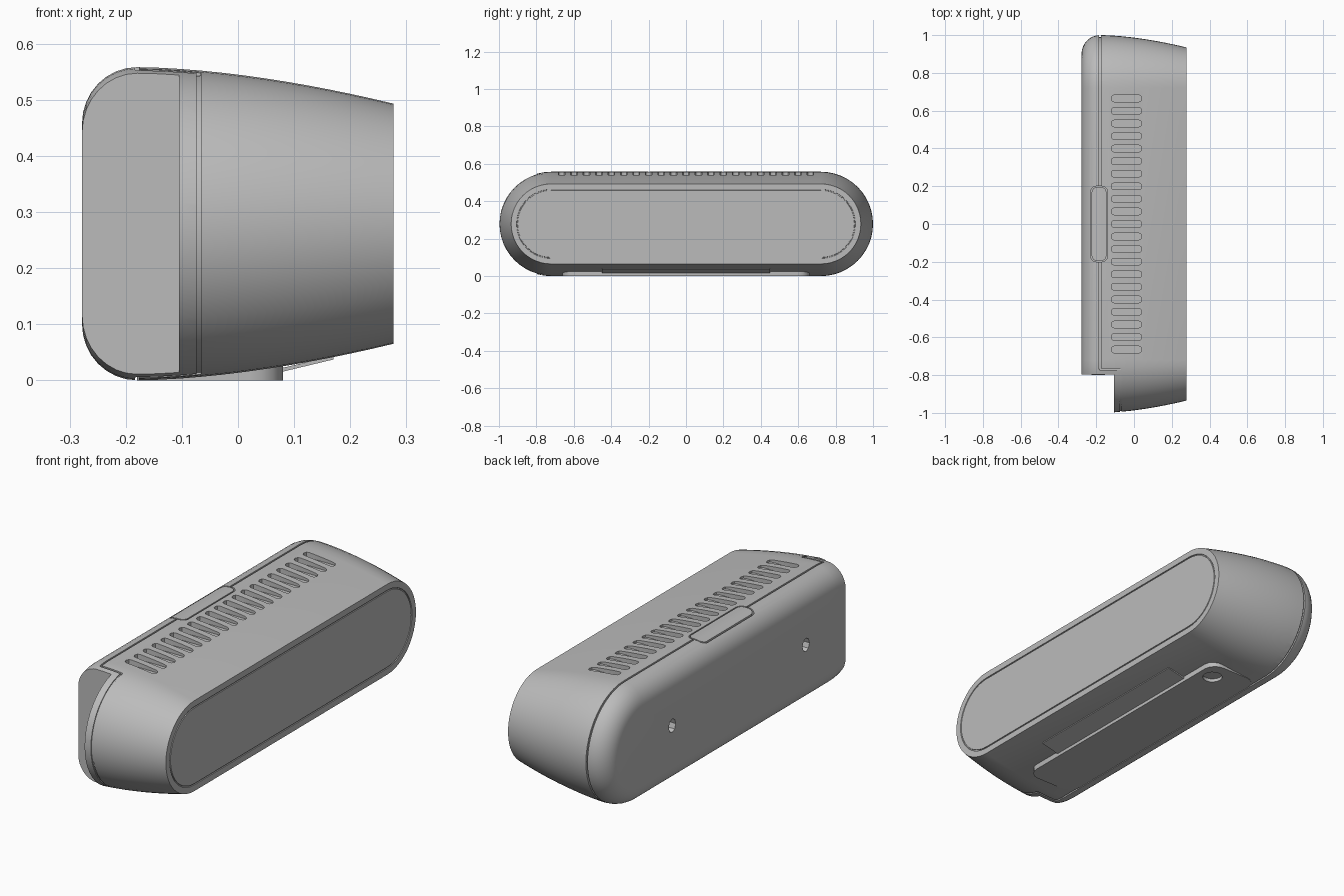
import bpy, bmesh
from math import sin, cos, pi, radians
from mathutils import Vector

old = bpy.data.objects.get("Cube")
if old:
    bpy.data.objects.remove(old, do_unlink=True)

R = 0.279           # end radius of the capsule outline
CY = 1.0 - R        # centre of each rounded end
SEG = 24

grey = bpy.data.materials.new("plain grey")
grey.use_nodes = True
colour = (0.5, 0.5, 0.5, 1)
grey.diffuse_color = colour
grey.node_tree.nodes["Principled BSDF"].inputs["Base Color"].default_value = colour


def finish(name, bm):
    bmesh.ops.recalc_face_normals(bm, faces=bm.faces)
    mesh = bpy.data.meshes.new(name)
    bm.to_mesh(mesh)
    bm.free()
    mesh.materials.append(grey)
    ob = bpy.data.objects.new(name, mesh)
    bpy.context.collection.objects.link(ob)
    return ob


def arc(cy, start, end, n=SEG):
    return [(cy, radians(start + (end - start) * i / n)) for i in range(n + 1)]


def outline_point(x, inset, station):
    cy, a = station
    r = R - inset
    return (x, cy + r * cos(a), R + r * sin(a))


def loft(name, profile, stations):
    """Skin a solid through capsule outlines given as (x, inset) pairs."""
    bm = bmesh.new()
    rings = [[bm.verts.new(outline_point(x, i, s)) for s in stations] for x, i in profile]
    n = len(stations)
    for a, b in zip(rings, rings[1:]):
        for k in range(n):
            bm.faces.new((a[k], a[(k + 1) % n], b[(k + 1) % n], b[k]))
    bm.faces.new(rings[0])
    bm.faces.new(rings[-1])
    return finish(name, bm)


def groove(name, x, stations, width=0.008, depth=0.01):
    """Sweep a small square section along part of the capsule outline."""
    bm = bmesh.new()
    section = [(x - width / 2, -0.03), (x + width / 2, -0.03),
               (x + width / 2, depth), (x - width / 2, depth)]
    rows = [[bm.verts.new(outline_point(px, i, s)) for px, i in section] for s in stations]
    for a, b in zip(rows, rows[1:]):
        for k in range(4):
            bm.faces.new((a[k], a[(k + 1) % 4], b[(k + 1) % 4], b[k]))
    bm.faces.new(rows[0])
    bm.faces.new(rows[-1])
    return finish(name, bm)


def prism(name, points, direction):
    bm = bmesh.new()
    face = bm.faces.new([bm.verts.new(p) for p in points])
    new = bmesh.ops.extrude_face_region(bm, geom=[face])["geom"]
    bmesh.ops.translate(bm, vec=Vector(direction),
                        verts=[v for v in new if isinstance(v, bmesh.types.BMVert)])
    return finish(name, bm)


def rounded(x0, x1, y0, y1, r, z, n=4):
    pts = []
    for cx, cy, q in ((x1 - r, y1 - r, 0), (x0 + r, y1 - r, 1),
                      (x0 + r, y0 + r, 2), (x1 - r, y0 + r, 3)):
        for i in range(n + 1):
            a = (q + i / n) * pi / 2
            pts.append((cx + r * cos(a), cy + r * sin(a), z))
    return pts


def box(name, x0, x1, y0, y1, z0, z1):
    return prism(name, [(x0, y0, z0), (x1, y0, z0), (x1, y1, z0), (x0, y1, z0)],
                 (0, 0, z1 - z0))


def cut(target, cutter):
    cutter.hide_render = True
    mod = target.modifiers.new("cut", "BOOLEAN")
    mod.operation = "DIFFERENCE"
    mod.solver = "EXACT"
    mod.object = cutter
    bpy.context.view_layer.objects.active = target
    bpy.ops.object.modifier_apply(modifier=mod.name)
    bpy.data.objects.remove(cutter, do_unlink=True)


def smooth(ob, angle=30):
    bpy.ops.object.select_all(action="DESELECT")
    ob.select_set(True)
    bpy.context.view_layer.objects.active = ob
    bpy.ops.object.shade_smooth_by_angle(angle=radians(angle))


# Body: rounded back edge, gentle taper towards the flat face, grooved panel outline
profile = [(-0.18 - 0.098 * sin(t), 0.1 * (1 - cos(t)))
           for t in [pi / 2 * (1 - i / 8) for i in range(9)]]
profile += [(-0.18 + 0.457 * i / 12, 0.065 * (i / 12) ** 1.7) for i in range(1, 13)]
profile += [(0.277, 0.094), (0.273, 0.095), (0.273, 0.099), (0.277, 0.1)]
body = loft("body", profile, arc(CY, -90, 90) + arc(-CY, 90, 270))

# Square notch at the front end of the back shell
cut(body, box("notch_cutter", -0.4, -0.105, -1.2, -0.797, -0.2, 0.8))

# Seam between the two shells, interrupted by the button and stepped at the front end
top, bottom = radians(90), radians(-90)
cut(body, groove("seam_cutter", -0.18,
                 arc(-CY, -100, -90, 2) + arc(CY, -90, 90) + [(0.2, top)]))
cut(body, groove("short_seam_cutter", -0.18, [(-0.2, top)] + arc(-CY, 90, 100, 2)))
cut(body, groove("end_seam_cutter", -0.07, arc(-CY, 100, 260)))
for z0, z1 in ((0.54, 0.6), (-0.05, 0.014)):
    cut(body, box("seam_step_cutter", -0.182, -0.068, -0.774, -0.766, z0, z1))

# Button outline on the top edge
ring = prism("button_cutter", rounded(-0.23, -0.14, -0.2, 0.2, 0.03, 0.525), (0, 0, 0.1))
cut(ring, prism("button_core", rounded(-0.224, -0.146, -0.194, 0.194, 0.026, 0.5), (0, 0, 0.2)))
cut(body, ring)

# Row of speaker slots along the top
for i in range(21):
    y = (i - 10) * 0.0665
    slot = rounded(-0.12, 0.04, y - 0.018, y + 0.018, 0.015, 0.53, 2)
    cut(body, prism("slot_cutter", slot, (0, 0, 0.1)))

# Two mounting holes in the back
for y in (-0.5, 0.5):
    hole = [(-0.3, y + 0.026 * cos(k * pi / 4), 0.29 + 0.032 * sin(k * pi / 4)) for k in range(8)]
    cut(body, prism("hole_cutter", hole, (0.07, 0, 0)))

# Flat foot underneath with a round pocket near one end
foot = prism("foot", rounded(-0.18, 0.08, -0.66, 0.66, 0.06, 0.0), (0, 0, 0.035))
pocket = rounded(-0.04, 0.05, 0.52, 0.61, 0.045, -0.05)
cut(body, prism("pocket_cutter", pocket, (0, 0, 0.066)))
cut(foot, prism("pocket_cutter", pocket, (0, 0, 0.066)))

# Sloped label plate beside the foot
label = prism("label_plate", [(0.07, -0.45, 0.013), (0.17, -0.45, 0.037),
                              (0.17, -0.45, 0.043), (0.07, -0.45, 0.02)], (0, 0.9, 0))

# Connector cover on the notch wall
cover = prism("connector_cover", [(-0.225, -0.796, 0.28), (-0.195, -0.796, 0.372),
                                  (-0.153, -0.796, 0.35), (-0.153, -0.796, 0.21),
                                  (-0.182, -0.796, 0.187)], (0, -0.003, 0))

smooth(body)
smooth(foot)
